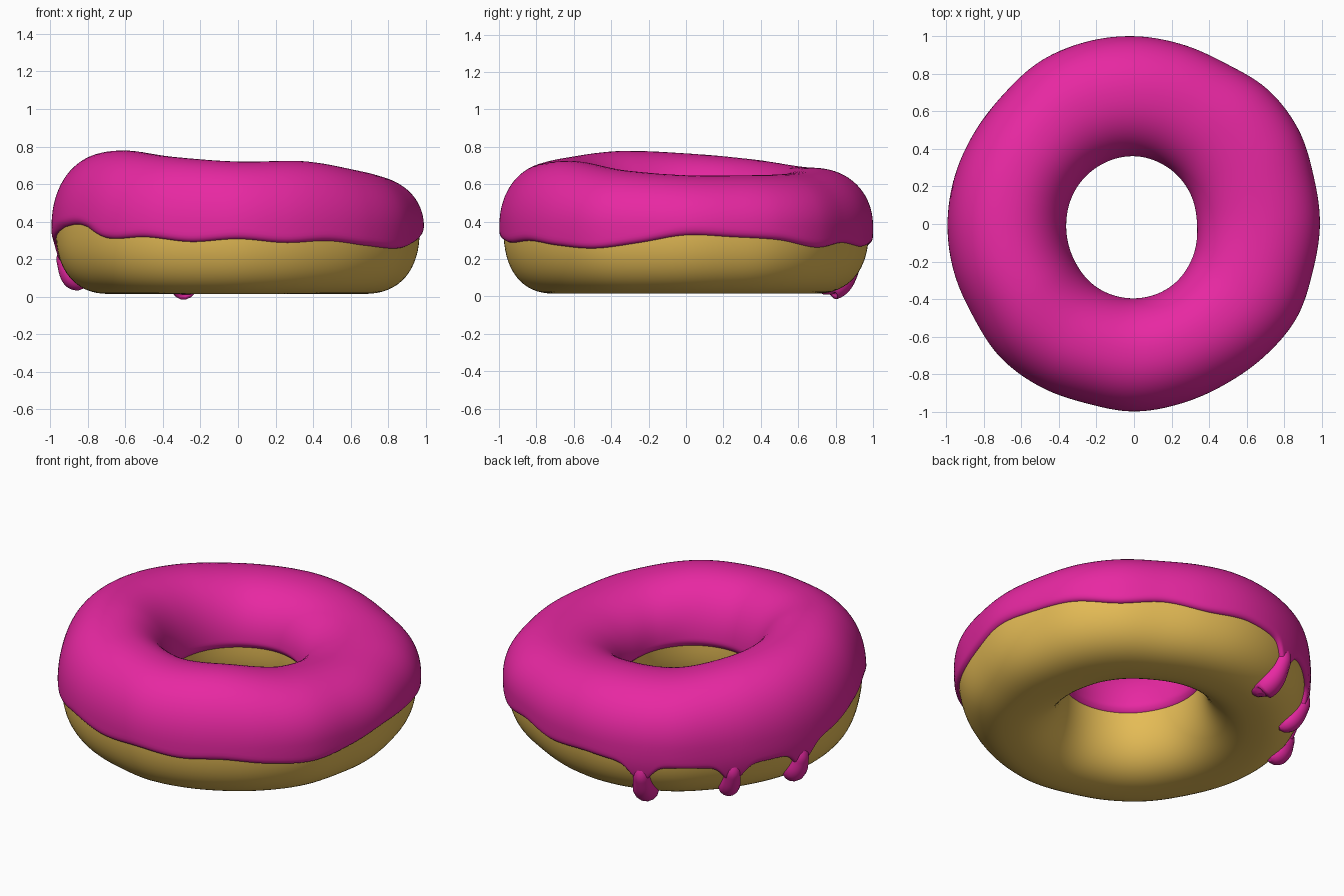
import bpy, bmesh, math
from math import sin, cos, pi, radians

if "Cube" in bpy.data.objects:
    bpy.data.objects.remove(bpy.data.objects["Cube"])

# values around the ring, evenly spaced in azimuth starting at +x
OUTER = [.99, .99, 1.01, 1.01, .985, .99, 1.0, 1.003, 1.0, .98, .98, .988,
         .993, .993, .99, 1.005, 1.0, .988, .998, .988, .982, .99, 1.0, .985]
INNER = [.335, .34, .35, .36, .36, .36, .36, .37, .39, .395, .385, .358]
TOP = [.648, .648, .658, .685, .695, .735, .765, .778, .745, .72, .722, .675]
EDGE = [.325, .315, .30, .26, .285, .265, .28, .26, .25, .24, .24, .25,
        .30, .355, .385, .31, .315, .29, .305, .285, .295, .27, .255, .285]
# drips: azimuth in degrees, height of the bulb centre, bulb radius
DRIPS = [(110, .062, .07), (141, .085, .06), (167, .11, .07)]
MID, BOTTOM, THICK = .37, .015, .022


def around(table, a):
    """Smooth periodic interpolation of a table by azimuth."""
    n = len(table)
    f = (a / (2 * pi)) % 1 * n
    i, t = int(f), f - int(f)
    p0, p1, p2, p3 = (table[(i + k) % n] for k in (-1, 0, 1, 2))
    return p1 + .5 * t * (p2 - p0 + t * (2*p0 - 5*p1 + 4*p2 - p3 + t * (3*(p1 - p2) + p3 - p0)))


def surface(a, phi, off=0):
    """Point on the dough at azimuth a and section angle phi, pushed out by off."""
    ro, ri = around(OUTER, a) - THICK, around(INNER, a) + THICK
    c, s = cos(phi), sin(phi)
    h = around(TOP, a) - THICK - MID if s > 0 else MID - BOTTOM
    e = 2 / (2.15 if s > 0 else 2.4)
    r = (ro + ri) / 2 + ((ro - ri) / 2 + off) * math.copysign(abs(c) ** e, c)
    z = MID + (h + off) * math.copysign(abs(s) ** e, s)
    return (r * cos(a), r * sin(a), z)


def angle_at(z):
    """Section angle where the outer dough wall has height z."""
    d = (MID - z) / (MID - BOTTOM)
    return -math.copysign(math.asin(min(1, abs(d) ** 1.2)), d)


def material(name, rgb):
    m = bpy.data.materials.new(name)
    m.diffuse_color = (*rgb, 1)
    m.use_nodes = True
    m.node_tree.nodes["Principled BSDF"].inputs["Base Color"].default_value = m.diffuse_color
    return m


def ring(name, point, n, m, closed, mat):
    """Lofted ring of n sections with m points each."""
    bm = bmesh.new()
    rows = [[bm.verts.new(point(2 * pi * i / n, j)) for j in range(m)] for i in range(n)]
    for i in range(n):
        p, q = rows[i], rows[(i + 1) % n]
        for j in range(m if closed else m - 1):
            k = (j + 1) % m
            bm.faces.new((p[j], q[j], q[k], p[k])).smooth = True
    bmesh.ops.recalc_face_normals(bm, faces=bm.faces)
    me = bpy.data.meshes.new(name)
    bm.to_mesh(me)
    bm.free()
    me.materials.append(mat)
    ob = bpy.data.objects.new(name, me)
    bpy.context.collection.objects.link(ob)
    return ob


pink = material("pink icing", (.80, .021, .36))
tan = material("golden dough", (.78, .50, .092))

# dough ring
ring("dough", lambda a, j: surface(a, 2 * pi * j / 64), 128, 64, True, tan)

# icing shell with a wavy rounded edge that sags where drips start
M = 56


def icing_point(a, j):
    z = around(EDGE, a)
    for deg, *_ in DRIPS:
        d = (a - radians(deg) + pi) % (2 * pi) - pi
        z -= .11 * math.exp(-(d / .075) ** 2)
    start = angle_at(max(z, .1))
    end = pi + .02
    u = (1 - cos(pi * j / (M - 1))) / 2
    phi = start + (end - start) * u
    d = min(1, min(phi - start, end - phi) / .1)
    return surface(a, phi, -.012 + (THICK + .012) * math.sqrt(max(0, 1 - (1 - d) ** 2)))


ring("icing", icing_point, 360, M, False, pink)

# drips running down the dough, ending in round bulbs
for k, (deg, low, bulb) in enumerate(DRIPS, 1):
    cu = bpy.data.curves.new(f"drip_{k}", 'CURVE')
    cu.dimensions = '3D'
    cu.bevel_depth, cu.bevel_resolution, cu.use_fill_caps = 1, 5, True
    sp = cu.splines.new('POLY')
    steps = 32
    sp.points.add(steps)
    neck = .048
    tip = low - bulb * .75
    for i, p in enumerate(sp.points):
        t = i / steps
        z = .27 + (tip - .27) * t
        # start sunk into the dough so the neck blends out of the icing
        sink = -.006 - .05 * max(0, 1 - t / .35) ** 1.5
        x, y, zz = surface(radians(deg), angle_at(max(z, .035)), sink)
        p.co = (x, y, z, 1)
        q = (z - low) / bulb
        p.radius = max(bulb * math.sqrt(max(.02, 1 - (q / .78) ** 2)) if q < 0 else
                       neck + (bulb - neck) * math.exp(-q * q), .006)
    sp.use_smooth = True
    cu.materials.append(pink)
    ob = bpy.data.objects.new(f"drip_{k}", cu)
    bpy.context.collection.objects.link(ob)
